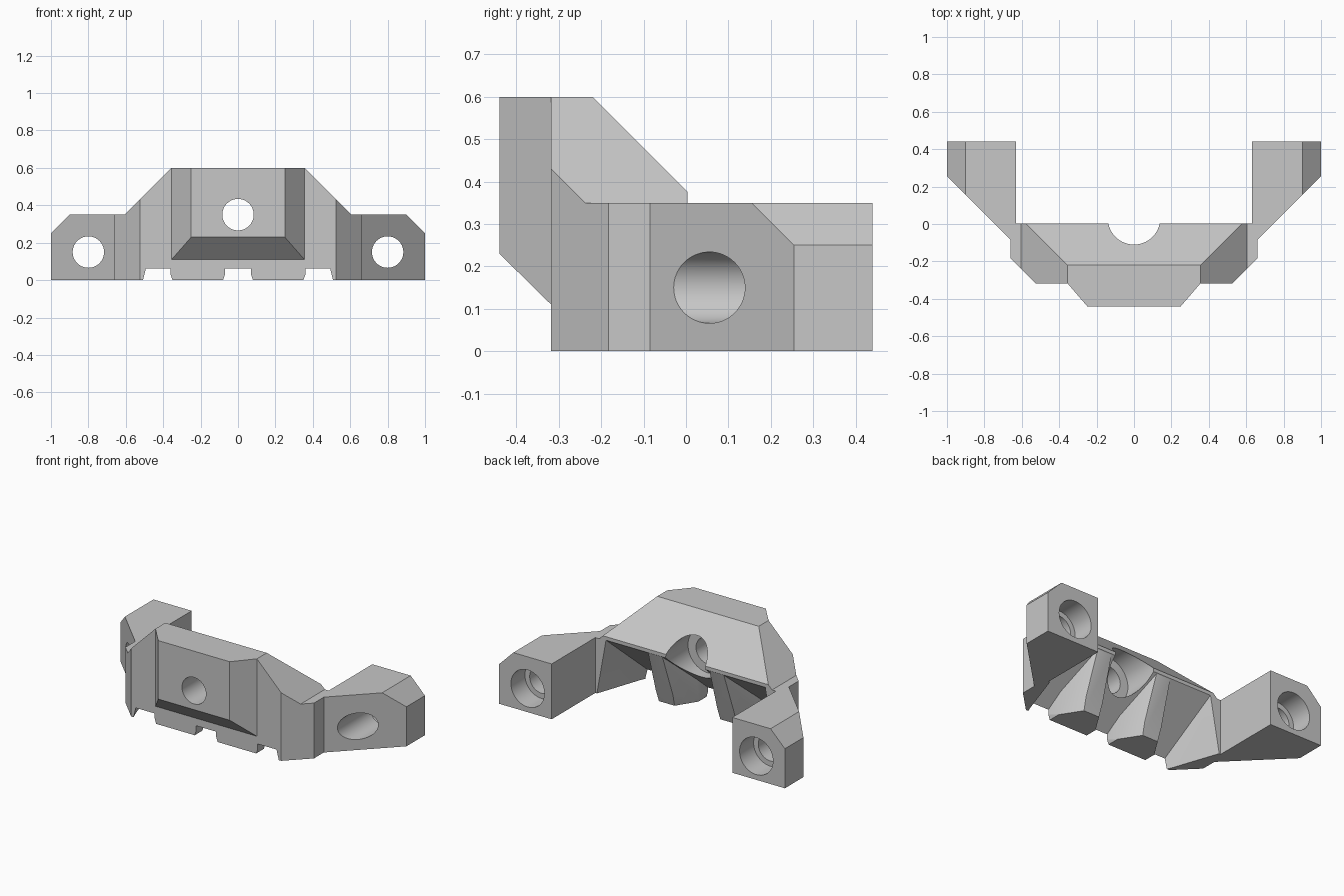
import bpy, bmesh, math
from mathutils import Matrix

scene = bpy.context.scene
if "Cube" in bpy.data.objects:
    bpy.data.objects.remove(bpy.data.objects["Cube"], do_unlink=True)

grey = bpy.data.materials.new("plain grey")
grey.use_nodes = True
colour = (0.57, 0.57, 0.57, 1)
grey.diffuse_color = colour
grey.node_tree.nodes["Principled BSDF"].inputs["Base Color"].default_value = colour


def finish(name, bm):
    bmesh.ops.recalc_face_normals(bm, faces=bm.faces)
    mesh = bpy.data.meshes.new(name)
    bm.to_mesh(mesh)
    bm.free()
    mesh.materials.append(grey)
    obj = bpy.data.objects.new(name, mesh)
    scene.collection.objects.link(obj)
    return obj


def hull(name, points):
    bm = bmesh.new()
    for p in points:
        bm.verts.new(p)
    bmesh.ops.convex_hull(bm, input=bm.verts)
    bmesh.ops.dissolve_limit(bm, angle_limit=0.01, verts=bm.verts, edges=bm.edges)
    return finish(name, bm)


def mirrored(points, x=0):
    return [(x + s * px, py, pz) for s in (1, -1) for px, py, pz in points]


def prism(name, plan, height, planes):
    """Upright prism, trimmed by planes given as (point, outward normal)."""
    bm = bmesh.new()
    base = bm.faces.new([bm.verts.new((x, y, 0)) for x, y in plan])
    ext = bmesh.ops.extrude_face_region(bm, geom=[base])
    top = [g for g in ext["geom"] if isinstance(g, bmesh.types.BMVert)]
    bmesh.ops.translate(bm, verts=top, vec=(0, 0, height))
    bmesh.ops.recalc_face_normals(bm, faces=bm.faces)
    for co, no in planes:
        geom = bm.verts[:] + bm.edges[:] + bm.faces[:]
        bmesh.ops.bisect_plane(bm, geom=geom, plane_co=co, plane_no=no, clear_outer=True)
        rim = [e for e in bm.edges if e.is_boundary]
        bmesh.ops.holes_fill(bm, edges=rim, sides=0)
    return finish(name, bm)


def bore(name, x, z, radius, y0, y1):
    bm = bmesh.new()
    turn = Matrix.Translation((x, (y0 + y1) / 2, z)) @ Matrix.Rotation(math.pi / 2, 4, "X")
    bmesh.ops.create_cone(bm, cap_ends=True, segments=64, radius1=radius, radius2=radius,
                          depth=y1 - y0, matrix=turn)
    return finish(name, bm)


def combine(target, tool, operation):
    """Apply a boolean and discard the helper."""
    mod = target.modifiers.new("join", "BOOLEAN")
    mod.operation, mod.solver, mod.object = operation, "EXACT", tool
    tool.hide_render = True
    graph = bpy.context.evaluated_depsgraph_get()
    mesh = bpy.data.meshes.new_from_object(target.evaluated_get(graph))
    target.modifiers.clear()
    target.data = mesh
    bpy.data.objects.remove(tool, do_unlink=True)


# Main body with sloping shoulders and a sloping back
half = [(0.525, -0.318), (0.66, -0.183), (0.66, -0.085), (0.632, 0.004)]
plan = half + [(-x, y) for x, y in reversed(half)]
bracket = prism("mounting_bracket", plan, 0.6, [
    ((0.355, 0, 0.6), (1, 0, 1)), ((-0.355, 0, 0.6), (-1, 0, 1)),
    ((0, -0.22, 0.6), (0, 1, 1))])

# The shoulders end at a level shelf, so the lower ends are added as full blocks
for s in (1, -1):
    shelf = [(0.5, -0.318)] + half + [(0.5, 0.004)]
    combine(bracket, prism("shelf", [(s * x, y) for x, y in shelf], 0.35, []), "UNION")

# Raised front pad, bevelled at the sides and below
pad = [(x, y, z) for x, y, low in
       ((0.25, -0.44, 0.23), (0.355, -0.318, 0.11), (0.355, -0.26, 0.11)) for z in (low, 0.6)]
combine(bracket, hull("front_pad", mirrored(pad)), "UNION")

# Hollow underside, widening toward the back and rising to the back lip
hollow = [(0.515, -0.33, -0.05), (0.49, -0.33, 0.052),
          (0.635, 0.02, -0.05), (0.56, 0.02, 0.368)]
combine(bracket, hull("hollow", mirrored(hollow)), "DIFFERENCE")

# Two wedge teeth that narrow toward the back lip
tooth = [(0.135, -0.318, 0), (0.145, -0.318, 0.03), (0.145, -0.318, 0.1),
         (0.135, -0.24, 0), (0.055, -0.115, 0), (0.06, -0.09, 0.08),
         (0.13, -0.22, 0.22), (0.05, 0, 0.35)]
for x in (-0.215, 0.215):
    combine(bracket, hull("tooth", mirrored(tooth, x)), "UNION")

# Side arms with a chamfered top corner
for s in (1, -1):
    arm = [(0.632, 0.44), (1, 0.44), (1, 0.255), (0.66, -0.085), (0.632, -0.085)]
    block = prism("arm", [(s * x, y) for x, y in arm], 0.35,
                  [((s * 0.9, 0, 0.35), (s, 0, 1))])
    combine(bracket, block, "UNION")

# Screw holes, each with a wider counterbore from the back
for x, z, radius, floor in ((-0.8, 0.15, 0.117, 0.3), (0.8, 0.15, 0.117, 0.3),
                            (0, 0.35, 0.14, -0.22)):
    combine(bracket, bore("screw_hole", x, z, 0.084, -0.6, 0.6), "DIFFERENCE")
    combine(bracket, bore("counterbore", x, z, radius, floor, 0.6), "DIFFERENCE")

bpy.ops.object.select_all(action="DESELECT")
bracket.select_set(True)
bpy.context.view_layer.objects.active = bracket
bpy.ops.object.shade_smooth_by_angle(angle=math.radians(15))
